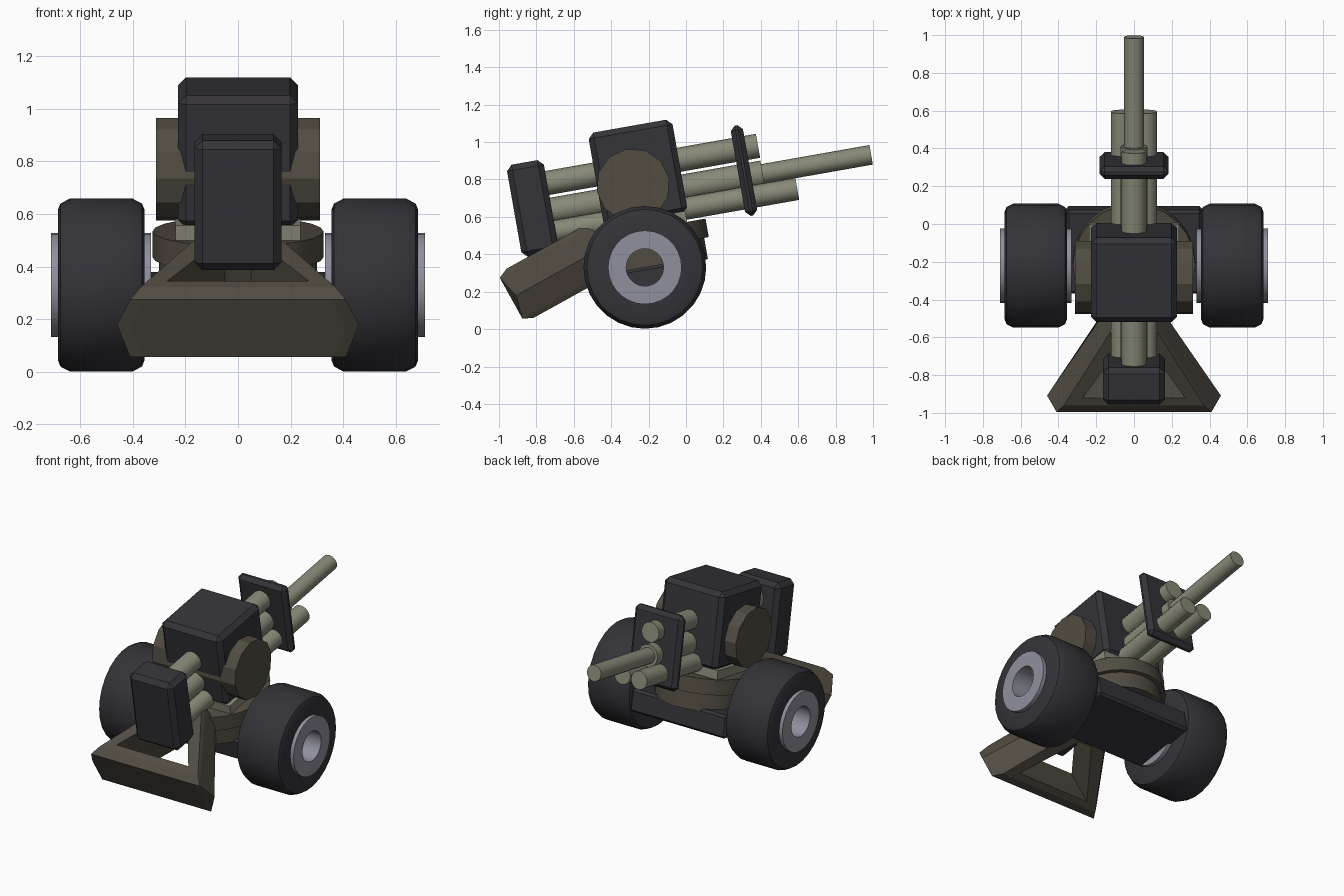
import bpy, bmesh
from math import radians, cos, sin, pi
from mathutils import Matrix

if "Cube" in bpy.data.objects:
    bpy.data.objects.remove(bpy.data.objects["Cube"])

TILT = radians(10)


def material(name, rgb):
    m = bpy.data.materials.new(name)
    m.diffuse_color = (*rgb, 1)
    m.use_nodes = True
    m.node_tree.nodes["Principled BSDF"].inputs["Base Color"].default_value = m.diffuse_color
    return m


DARK = material("dark_steel", (0.035, 0.033, 0.04))
BROWN = material("brown_paint", (0.085, 0.074, 0.055))
TUBE = material("grey_green_metal", (0.25, 0.25, 0.19))
RIM = material("rim_metal", (0.28, 0.28, 0.34))


def add(name, bm, mat, smooth=False):
    bmesh.ops.recalc_face_normals(bm, faces=bm.faces)
    me = bpy.data.meshes.new(name)
    bm.to_mesh(me)
    bm.free()
    ob = bpy.data.objects.new(name, me)
    bpy.context.collection.objects.link(ob)
    me.materials.append(mat)
    if smooth:
        bpy.context.view_layer.objects.active = ob
        ob.select_set(True)
        bpy.ops.object.shade_smooth_by_angle(angle=radians(28))
        ob.select_set(False)
    return ob


def box(name, size, y, z, mat, bevel=0.03):
    """Bevelled box tilted with the gun."""
    bm = bmesh.new()
    bmesh.ops.create_cube(bm, size=1)
    bmesh.ops.scale(bm, vec=size, verts=bm.verts)
    if bevel:
        bmesh.ops.bevel(bm, geom=bm.edges[:], offset=bevel, segments=1, affect='EDGES')
    bm.transform(Matrix.Translation((0, y, z)) @ Matrix.Rotation(TILT, 4, 'X'))
    return add(name, bm, mat)


def cylinder(name, r, depth, matrix, mat, seg=16, smooth=True):
    bm = bmesh.new()
    bmesh.ops.create_cone(bm, cap_ends=True, segments=seg, radius1=r, radius2=r, depth=depth)
    bm.transform(matrix)
    return add(name, bm, mat, smooth)


def barrel(name, r, x, y_end, z_end, length):
    """Tube along the tilted gun axis, given by its muzzle centre."""
    y, z = y_end - length / 2 * cos(TILT), z_end - length / 2 * sin(TILT)
    m = Matrix.Translation((x, y, z)) @ Matrix.Rotation(TILT - pi / 2, 4, 'X')
    return cylinder(name, r, length, m, TUBE)


def ring_loft(name, loops, mat, smooth=False):
    """Join closed loops into a ring-shaped solid."""
    bm = bmesh.new()
    rows = [[bm.verts.new(p) for p in loop] for loop in loops]
    n = len(rows[0])
    for i, a in enumerate(rows):
        b = rows[(i + 1) % len(rows)]
        for j in range(n):
            k = (j + 1) % n
            bm.faces.new((a[j], a[k], b[k], b[j]))
    return add(name, bm, mat, smooth)


def revolve(name, profile, mat, seg=28):
    """Turn an (x, radius) section around the wheel axis."""
    loops = [[(x, -0.22 + r * cos(2 * pi * i / seg), 0.33 + r * sin(2 * pi * i / seg))
              for i in range(seg)] for x, r in profile]
    return ring_loft(name, loops, mat, True)


# Wheels: chamfered tyre and tubular rim on each side
for s, side in ((-1, "left"), (1, "right")):
    tyre = [(0.355, 0.19), (0.355, 0.285), (0.365, 0.31), (0.40, 0.328),
            (0.64, 0.328), (0.675, 0.31), (0.685, 0.285), (0.685, 0.19)]
    rim = [(0.33, 0.10), (0.33, 0.197), (0.71, 0.197), (0.71, 0.10)]
    revolve(side + "_tyre", [(s * x, r) for x, r in tyre], DARK)
    revolve(side + "_rim", [(s * x, r) for x, r in rim], RIM)

# Axle beam
box("axle_beam", (0.72, 0.45, 0.15), -0.137, 0.27, DARK, 0.015)

# Two-tier turntable
for name, r, d, off in (("turntable_upper", 0.325, 0.10, 0.0), ("turntable_lower", 0.30, 0.12, -0.105)):
    m = (Matrix.Translation((0, -0.207 - off * sin(TILT), 0.485 + off * cos(TILT)))
         @ Matrix.Rotation(TILT, 4, 'X'))
    cylinder(name, r, d, m, BROWN, 24)

# Trail: tapered frame with chamfered edges, sloping down to the rear
sections = [  # height, rear half width, rear v, front half width, front v
    (-0.15, 0.37, 0.055, 0.09, 0.56), (-0.125, 0.41, 0.0, 0.11, 0.56),
    (0.0, 0.46, 0.03, 0.14, 0.56), (0.125, 0.41, 0.0, 0.11, 0.56),
    (0.15, 0.37, 0.055, 0.09, 0.56), (0.15, 0.27, 0.10, 0.05, 0.45),
    (-0.15, 0.27, 0.10, 0.05, 0.45)]
a = radians(29)


def trail_point(x, v, h):
    return (x, -0.935 + v * cos(a) - h * sin(a), 0.165 + v * sin(a) + h * cos(a))


loops = []
for h, xr, vr, xf, vf in sections:
    # the mid level carries the pointed corners; its rear edge stays flush
    rear = 0.0 if h == 0 else vr
    loops.append([trail_point(-xr, vr, h), trail_point(-0.36 if h else -0.41, rear, h)
                  if xr > 0.37 else trail_point(-xr * 0.9, vr, h),
                  trail_point(0.36 if h else 0.41, rear, h)
                  if xr > 0.37 else trail_point(xr * 0.9, vr, h),
                  trail_point(xr, vr, h), trail_point(xf, vf, h), trail_point(-xf, vf, h)])
ring_loft("trail_frame", loops, BROWN)

# Gun housing, its base plate and side trunnions
box("gun_housing", (0.455, 0.455, 0.51), -0.257, 0.834, DARK)
box("base_plate", (0.475, 0.43, 0.07), -0.21, 0.56, TUBE, 0)
cylinder("trunnion", 0.197, 0.625,
         Matrix.Translation((0, -0.283, 0.77)) @ Matrix.Rotation(TILT, 4, 'X')
         @ Matrix.Rotation(pi / 2, 4, 'Y'), BROWN, 12, False)

# Breech block and muzzle plate
box("breech_block", (0.33, 0.20, 0.50), -0.82, 0.645, DARK)
box("muzzle_plate", (0.365, 0.066, 0.49), 0.31, 0.848, DARK, 0.026)

# Barrels and recoil tubes
barrel("recoil_tube", 0.065, 0, 0.385, 0.98, 1.22)
barrel("barrel_sleeve", 0.072, 0, 0.41, 0.83, 1.24)
barrel("main_barrel", 0.053, 0, 0.99, 0.932, 0.8)
for s, side in ((-1, "left"), (1, "right")):
    barrel(side + "_lower_tube", 0.06, s * 0.063, 0.595, 0.75, 1.42)
